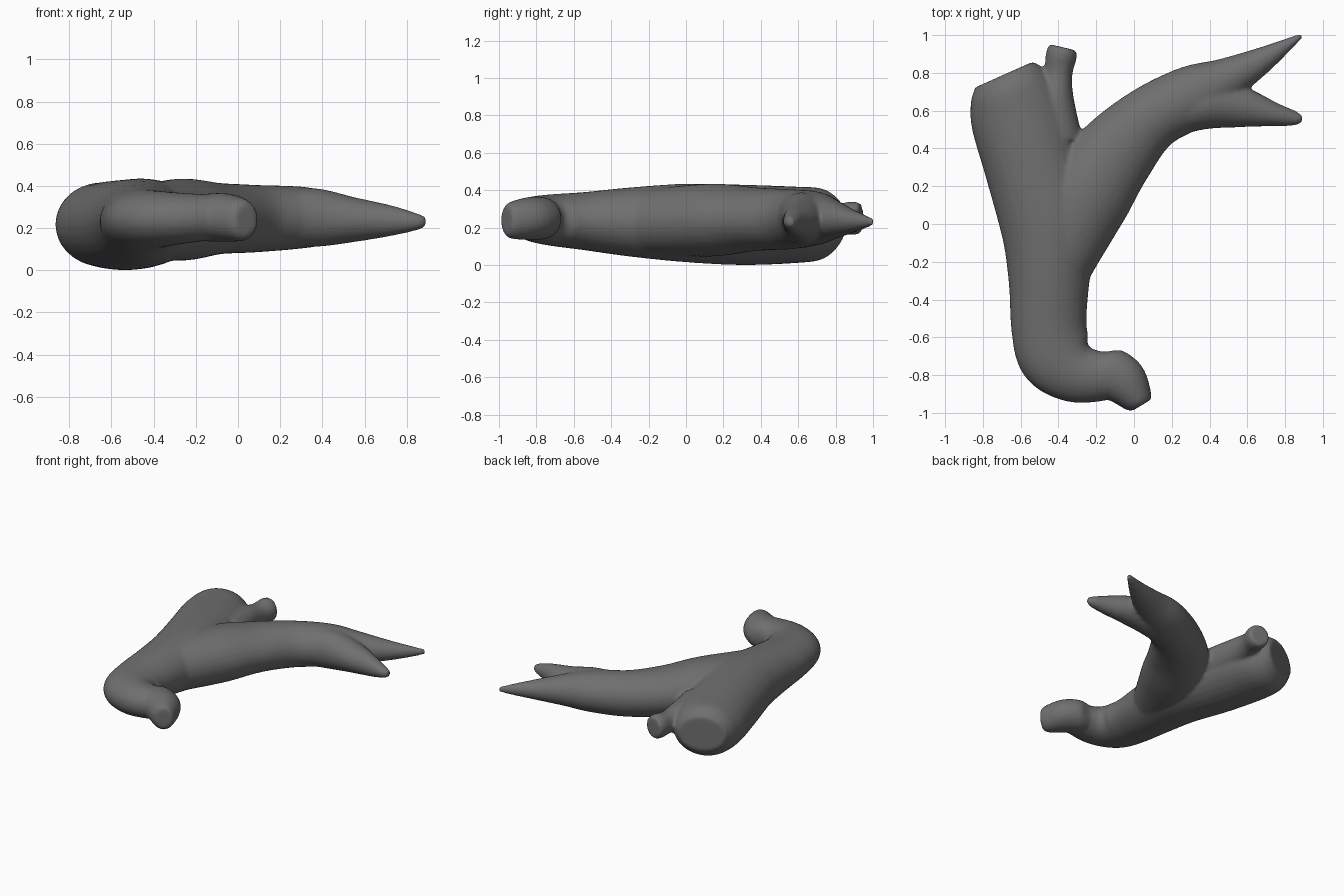
import bpy
import bmesh
import math
from mathutils import Vector

default_cube = bpy.data.objects.get("Cube")
if default_cube:
    bpy.data.objects.remove(default_cube, do_unlink=True)

SIDES = 28
STEPS = 6


def catmull(a, b, c, d, t):
    """Smoothly blend section b into section c."""
    return [0.5 * (2 * q + (r - p) * t
                   + (2 * p - 5 * q + 4 * r - s) * t ** 2
                   + (3 * q - p - 3 * r + s) * t ** 3)
            for p, q, r, s in zip(a, b, c, d)]


def add_limb(bm, sections):
    """Loft oval rings along a path; a section is x, y, z, half width, half height."""
    padded = [sections[0]] + sections + [sections[-1]]
    path = []
    for i in range(len(sections) - 1):
        path += [catmull(*padded[i:i + 4], k / STEPS) for k in range(STEPS)]
    path.append(sections[-1])

    rings = []
    for i, (x, y, z, width, height) in enumerate(path):
        before = path[max(i - 1, 0)]
        after = path[min(i + 1, len(path) - 1)]
        along = Vector((after[0] - before[0], after[1] - before[1], 0)).normalized()
        side = Vector((along.y, -along.x, 0))
        ring = []
        for k in range(SIDES):
            angle = math.tau * k / SIDES
            point = Vector((x, y, z)) + side * (width * math.cos(angle))
            point.z += height * math.sin(angle)
            ring.append(bm.verts.new(point))
        rings.append(ring)

    for low, high in zip(rings, rings[1:]):
        for k in range(SIDES):
            n = (k + 1) % SIDES
            bm.faces.new((low[k], low[n], high[n], high[k]))
    bm.faces.new(rings[0][::-1])
    bm.faces.new(rings[-1])


# Main stem, cut at the back and bending sideways at the front
stem = [
    (-.69, .79, .23, .17, .13), (-.66, .72, .22, .22, .19),
    (-.61, .58, .215, .26, .205), (-.53, .3, .215, .26, .215),
    (-.45, 0, .225, .26, .21), (-.45, -.3, .23, .215, .185),
    (-.45, -.55, .235, .2, .155), (-.41, -.7, .24, .2, .14),
    (-.3, -.79, .245, .16, .125), (-.14, -.81, .25, .125, .11),
]
# Knobbly tip beyond the bend
tip = [
    (-.21, -.71, .25, .05, .07), (-.16, -.76, .25, .12, .11),
    (-.06, -.83, .25, .13, .115), (.02, -.93, .24, .085, .1),
    (.04, -.96, .24, .06, .075),
]
# Side branch running into its first prong
side_branch = [
    (-.42, -.25, .23, .18, .17), (-.27, .12, .24, .24, .195),
    (-.1, .37, .245, .215, .17), (.09, .56, .245, .175, .16),
    (.32, .68, .25, .165, .145), (.5, .77, .245, .115, .11),
    (.7, .88, .235, .065, .065), (.89, 1, .23, .012, .02),
]
# Second prong of the fork
second_prong = [
    (.15, .57, .245, .12, .13), (.36, .63, .25, .13, .14),
    (.56, .62, .24, .11, .105), (.74, .58, .235, .065, .07),
    (.85, .56, .23, .04, .04), (.89, .56, .23, .02, .025),
]
# Short snapped twig
twig = [
    (-.42, .45, .24, .15, .13), (-.41, .68, .25, .09, .1),
    (-.4, .8, .25, .075, .08), (-.385, .89, .25, .083, .09),
    (-.375, .935, .25, .075, .08),
]

bm = bmesh.new()
for limb in (stem, tip, side_branch, second_prong, twig):
    add_limb(bm, limb)
bmesh.ops.recalc_face_normals(bm, faces=bm.faces)
mesh = bpy.data.meshes.new("forked_branch")
bm.to_mesh(mesh)
bm.free()
branch = bpy.data.objects.new("forked_branch", mesh)
bpy.context.collection.objects.link(branch)

# Fuse the limbs into one skin and soften the joints
fuse = branch.modifiers.new("fuse", "REMESH")
fuse.mode = "VOXEL"
fuse.voxel_size = 0.012
fuse.use_smooth_shade = True
soften = branch.modifiers.new("soften", "SMOOTH")
soften.factor = 0.5
soften.iterations = 9
bpy.context.view_layer.objects.active = branch
branch.select_set(True)
for name in ("fuse", "soften"):
    bpy.ops.object.modifier_apply(modifier=name)
bpy.ops.object.shade_smooth()

# Plain dark grey
grey = bpy.data.materials.new("dark_grey")
grey.use_nodes = True
colour = (0.16, 0.16, 0.16, 1)
grey.diffuse_color = colour
grey.node_tree.nodes["Principled BSDF"].inputs["Base Color"].default_value = colour
branch.data.materials.clear()
branch.data.materials.append(grey)
